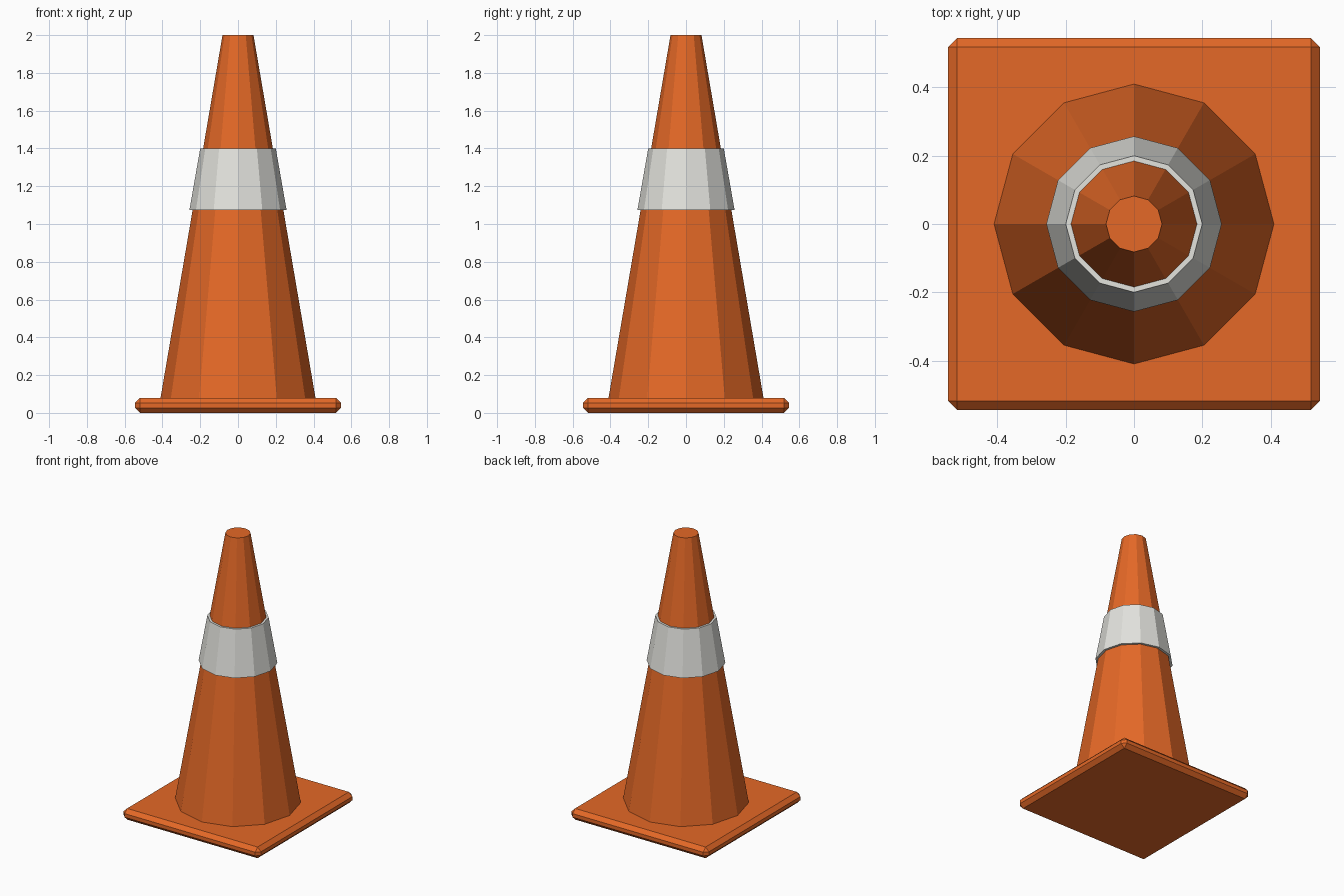
import bpy
import bmesh
from mathutils import Matrix

cube = bpy.data.objects.get("Cube")
if cube:
    bpy.data.objects.remove(cube, do_unlink=True)

SIDES = 12


def make_material(name, rgb):
    mat = bpy.data.materials.new(name)
    mat.use_nodes = True
    color = (*rgb, 1.0)
    mat.diffuse_color = color
    mat.node_tree.nodes["Principled BSDF"].inputs["Base Color"].default_value = color
    return mat


def add_object(name, bm, mat):
    mesh = bpy.data.meshes.new(name)
    bm.to_mesh(mesh)
    bm.free()
    mesh.materials.append(mat)
    obj = bpy.data.objects.new(name, mesh)
    bpy.context.collection.objects.link(obj)
    return obj


def frustum(name, r_low, r_high, z_low, z_high, mat):
    """Capped flat-sided taper standing between two heights."""
    bm = bmesh.new()
    bmesh.ops.create_cone(
        bm, cap_ends=True, segments=SIDES, radius1=r_low, radius2=r_high,
        depth=z_high - z_low,
        matrix=Matrix.Translation((0, 0, (z_low + z_high) / 2)))
    return add_object(name, bm, mat)


orange = make_material("orange plastic", (0.78, 0.14, 0.02))
white = make_material("reflective white", (0.77, 0.77, 0.73))

# Square foot plate with chamfered edges
width, height = 1.09, 0.08
bm = bmesh.new()
bmesh.ops.create_cube(
    bm, size=1,
    matrix=Matrix.Translation((0, 0, height / 2)) @ Matrix.Diagonal((width, width, height, 1)))
base = add_object("base_plate", bm, orange)
chamfer = base.modifiers.new("chamfer", 'BEVEL')
chamfer.width = 0.027
chamfer.segments = 1

# Tapered body
frustum("cone_body", 0.41, 0.082, height, 2.0, orange)

# Reflective collar, slightly proud of the body
frustum("reflective_band", 0.257, 0.2, 1.075, 1.4, white)
